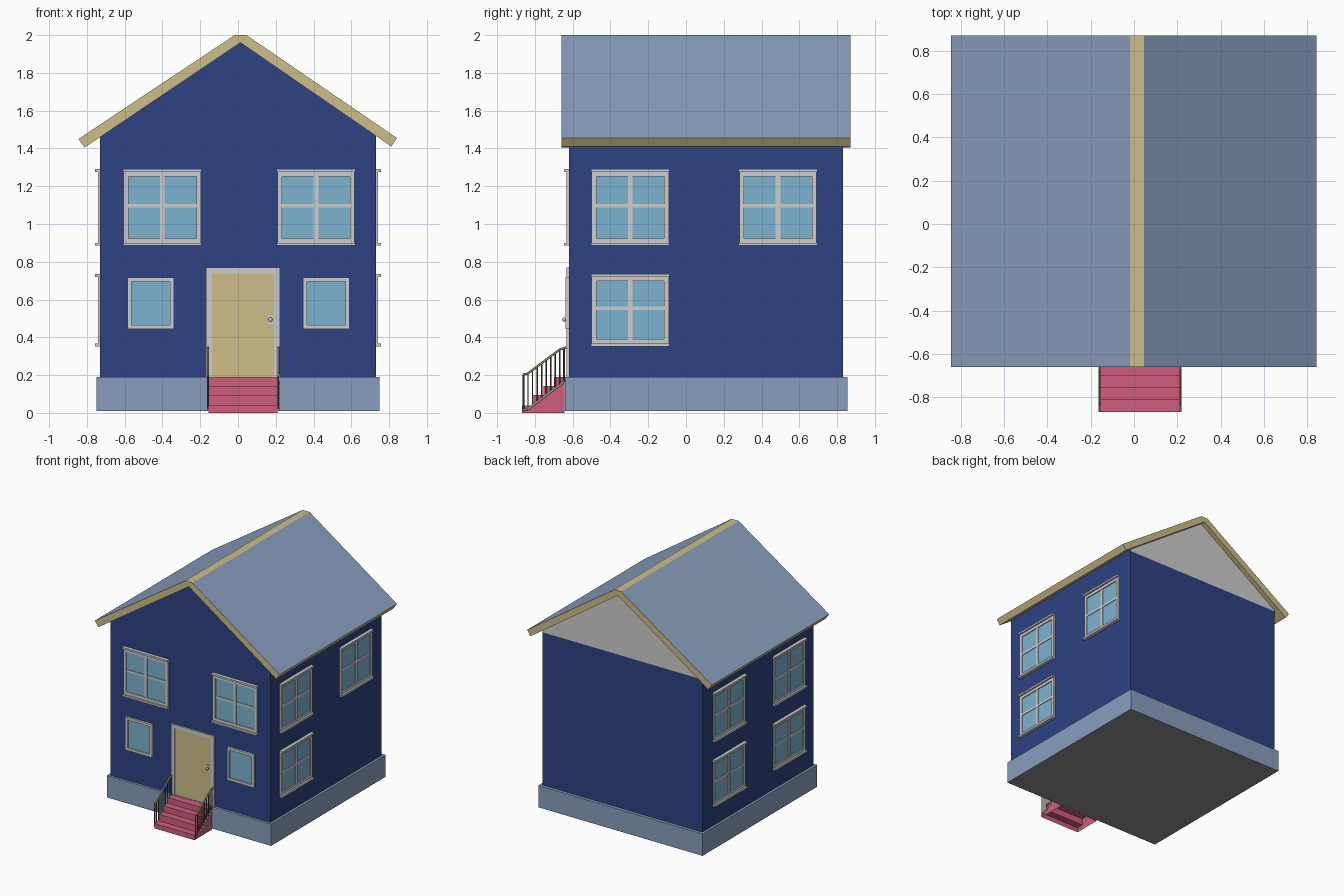
import bpy, bmesh, math
from mathutils import Matrix, Vector

cube = bpy.data.objects.get("Cube")
if cube:
    bpy.data.objects.remove(cube, do_unlink=True)


def material(name, r, g, b):
    lin = [((c / 255 + 0.055) / 1.055) ** 2.4 for c in (r, g, b)] + [1]
    m = bpy.data.materials.new(name)
    m.use_nodes = True
    m.diffuse_color = lin
    m.node_tree.nodes["Principled BSDF"].inputs["Base Color"].default_value = lin
    return m


NAVY = material("navy siding", 45, 66, 130)
SLATE = material("slate blue", 137, 159, 190)
TAN = material("tan wood", 206, 190, 136)
PINK = material("pink steps", 208, 94, 125)
GLASS = material("window glass", 124, 180, 208)
TRIM = material("pale grey trim", 206, 206, 206)
GREY = material("grey underside", 145, 145, 145)
METAL = material("dark metal", 84, 82, 66)


def finish(bm, name, mats, matrix=None):
    mesh = bpy.data.meshes.new(name)
    bm.to_mesh(mesh)
    bm.free()
    for m in mats:
        mesh.materials.append(m)
    ob = bpy.data.objects.new(name, mesh)
    if matrix:
        ob.matrix_world = matrix
    bpy.context.collection.objects.link(ob)
    return ob


def add_box(bm, x, y, z, mat=0):
    """Box from three (low, high) ranges."""
    size = [r[1] - r[0] for r in (x, y, z)]
    mid = [(r[0] + r[1]) / 2 for r in (x, y, z)]
    vs = bmesh.ops.create_cube(bm, size=1, matrix=Matrix.Translation(mid) @ Matrix.Diagonal((*size, 1)))["verts"]
    for f in {f for v in vs for f in v.link_faces}:
        f.material_index = mat


def add_bar(bm, a, b, radius, sides=6, mat=0):
    """Round bar between two points."""
    a, b = Vector(a), Vector(b)
    d = b - a
    m = Matrix.Translation((a + b) / 2) @ d.to_track_quat("Z", "Y").to_matrix().to_4x4()
    vs = bmesh.ops.create_cone(bm, cap_ends=True, segments=sides, radius1=radius, radius2=radius,
                               depth=d.length, matrix=m)["verts"]
    for f in {f for v in vs for f in v.link_faces}:
        f.material_index = mat


def add_prism(bm, profile, y0, y1):
    """Closed x-z profile extruded along y."""
    face = bm.faces.new([bm.verts.new((x, y0, z)) for x, z in profile])
    new = bmesh.ops.extrude_face_region(bm, geom=[face])["geom"]
    bmesh.ops.translate(bm, vec=(0, y1 - y0, 0), verts=[v for v in new if isinstance(v, bmesh.types.BMVert)])
    bmesh.ops.recalc_face_normals(bm, faces=bm.faces)


# Foundation with a grey underside
bm = bmesh.new()
add_box(bm, (-0.75, 0.75), (-0.64, 0.855), (0.01, 0.19))
bm.normal_update()
for f in bm.faces:
    if f.normal.z < -0.5:
        f.material_index = 1
finish(bm, "foundation", [SLATE, GREY])

# House walls
bm = bmesh.new()
add_box(bm, (-0.73, 0.73), (-0.62, 0.83), (0.18, 1.45))
finish(bm, "walls", [NAVY])

# Gable, unpainted at the back
bm = bmesh.new()
add_prism(bm, [(-0.73, 1.45), (0.73, 1.45), (0.73, 1.467), (0.013, 1.96), (-0.73, 1.461)], -0.62, 0.83)
for f in bm.faces:
    if f.normal.y > 0.5:
        f.material_index = 1
finish(bm, "gable", [NAVY, TRIM])

# Roof: tan boards with slate slopes and a flat tan ridge
bm = bmesh.new()
add_prism(bm, [(-0.845, 1.45), (-0.018, 2), (0.045, 2), (0.842, 1.455),
               (0.812, 1.41), (0.013, 1.96), (-0.812, 1.405)], -0.66, 0.87)
for f in bm.faces:
    if 0.5 < f.normal.z < 0.95:
        f.material_index = 1
finish(bm, "roof", [TAN, SLATE])

# Wall frames: local x runs along the wall, local -y points outwards
FRONT = Matrix.Translation((0, -0.62, 0))
LEFT = Matrix.Translation((0.73, 0, 0)) @ Matrix.Rotation(math.pi / 2, 4, "Z")
RIGHT = Matrix.Translation((-0.73, 0, 0)) @ Matrix.Rotation(-math.pi / 2, 4, "Z")


def add_frame(bm, x0, x1, z0, z1, width, depth, mat=0, bottom=True):
    for a in (x0, x1 - width):
        add_box(bm, (a, a + width), (-depth, 0.005), (z0, z1), mat)
    add_box(bm, (x0 + width, x1 - width), (-depth, 0.005), (z1 - width, z1), mat)
    if bottom:
        add_box(bm, (x0 + width, x1 - width), (-depth, 0.005), (z0, z0 + width), mat)


def large_window(name, wall, x, z0, z1):
    bm = bmesh.new()
    h, mid = 0.205, (z0 + z1) / 2 + 0.01
    add_box(bm, (x - h + 0.01, x + h - 0.01), (-0.004, 0), (z0 + 0.01, z1 - 0.01), 1)
    add_frame(bm, x - h, x + h, z0 + 0.012, z1 - 0.012, 0.026, 0.012)
    add_box(bm, (x - 0.012, x + 0.012), (-0.01, 0), (z0 + 0.02, z1 - 0.02))
    for s in (-1, 1):
        a, b = sorted((x + s * 0.012, x + s * (h - 0.026)))
        add_box(bm, (a, b), (-0.009, 0), (mid - 0.009, mid + 0.009))
    for z in (z0, z1 - 0.015):  # sill and head
        add_box(bm, (x - h - 0.003, x + h + 0.003), (-0.027, 0), (z, z + 0.015))
    finish(bm, name, [TRIM, GLASS], wall)


def small_window(name, x):
    bm = bmesh.new()
    add_box(bm, (x - 0.11, x + 0.11), (-0.005, 0), (0.455, 0.705), 1)
    add_frame(bm, x - 0.123, x + 0.123, 0.445, 0.717, 0.021, 0.018)
    finish(bm, name, [TRIM, GLASS], FRONT)


UP, LOW = (0.885, 1.29), (0.352, 0.735)
large_window("front_window_right", FRONT, -0.4, *UP)
large_window("front_window_left", FRONT, 0.413, *UP)
small_window("small_window_right", -0.462)
small_window("small_window_left", 0.468)
for label, wall, s in (("left", LEFT, 1), ("right", RIGHT, -1)):
    large_window(label + "_upper_front_window", wall, s * -0.295, *UP)
    large_window(label + "_upper_back_window", wall, s * 0.487, *UP)
    large_window(label + "_lower_front_window", wall, s * -0.295, *LOW)
large_window("right_lower_back_window", RIGHT, -0.487, *LOW)

# Door with frame, lock plate and knob
bm = bmesh.new()
add_box(bm, (-0.145, 0.195), (-0.006, 0), (0.19, 0.742))
add_frame(bm, -0.17, 0.222, 0.19, 0.77, 0.032, 0.012, 1, bottom=False)
finish(bm, "door", [TAN, TRIM], FRONT)

bm = bmesh.new()
add_box(bm, (0.16, 0.184), (-0.011, 0), (0.468, 0.518))
add_bar(bm, (0.172, 0, 0.494), (0.172, -0.022, 0.494), 0.006, 10, 1)
bmesh.ops.create_uvsphere(bm, u_segments=12, v_segments=8, radius=0.011,
                          matrix=Matrix.Translation((0.172, -0.026, 0.494)))
finish(bm, "door_knob", [TRIM, METAL], FRONT)

# Steps: hollow shell, open underneath
X0, X1 = -0.155, 0.21
outline, y = [(-0.868, 0)], -0.868
for i, z in enumerate((0.04, 0.094, 0.143, 0.19)):
    nxt = -0.81 + i * 0.056
    outline += [(y, z), (nxt, z)]
    y = nxt
outline.append((y, 0))
bm = bmesh.new()
rows = [[bm.verts.new((x, py, pz)) for py, pz in outline] for x in (X0, X1)]
for i in range(len(outline) - 1):
    bm.faces.new((rows[0][i], rows[0][i + 1], rows[1][i + 1], rows[1][i]))
for row in rows:
    bm.faces.new(row)
bmesh.ops.recalc_face_normals(bm, faces=bm.faces)
finish(bm, "steps", [PINK])

# Railings: tan handrail, dark balusters, pale stringer
for label, x in (("right", X0 - 0.004), ("left", X1 + 0.004)):
    bm = bmesh.new()
    path = [(-0.866, 0.203), (-0.84, 0.207), (-0.665, 0.338), (-0.632, 0.346)]
    for a, b in zip(path, path[1:]):
        add_bar(bm, (x, *a), (x, *b), 0.006, 6, 0)
    low = [(-0.866, 0.014), (-0.838, 0.02), (-0.645, 0.165)]
    for a, b in zip(low, low[1:]):
        add_bar(bm, (x, *a), (x, *b), 0.006, 6, 2)
    for i in range(10):
        t = i / 9
        py = -0.86 + t * 0.215
        foot = 0.012 + t * 0.15
        add_bar(bm, (x, py, foot), (x, py, foot + 0.185), 0.0035 if i % 9 else 0.005, 6, 1)
    finish(bm, label + "_railing", [TAN, METAL, TRIM])
